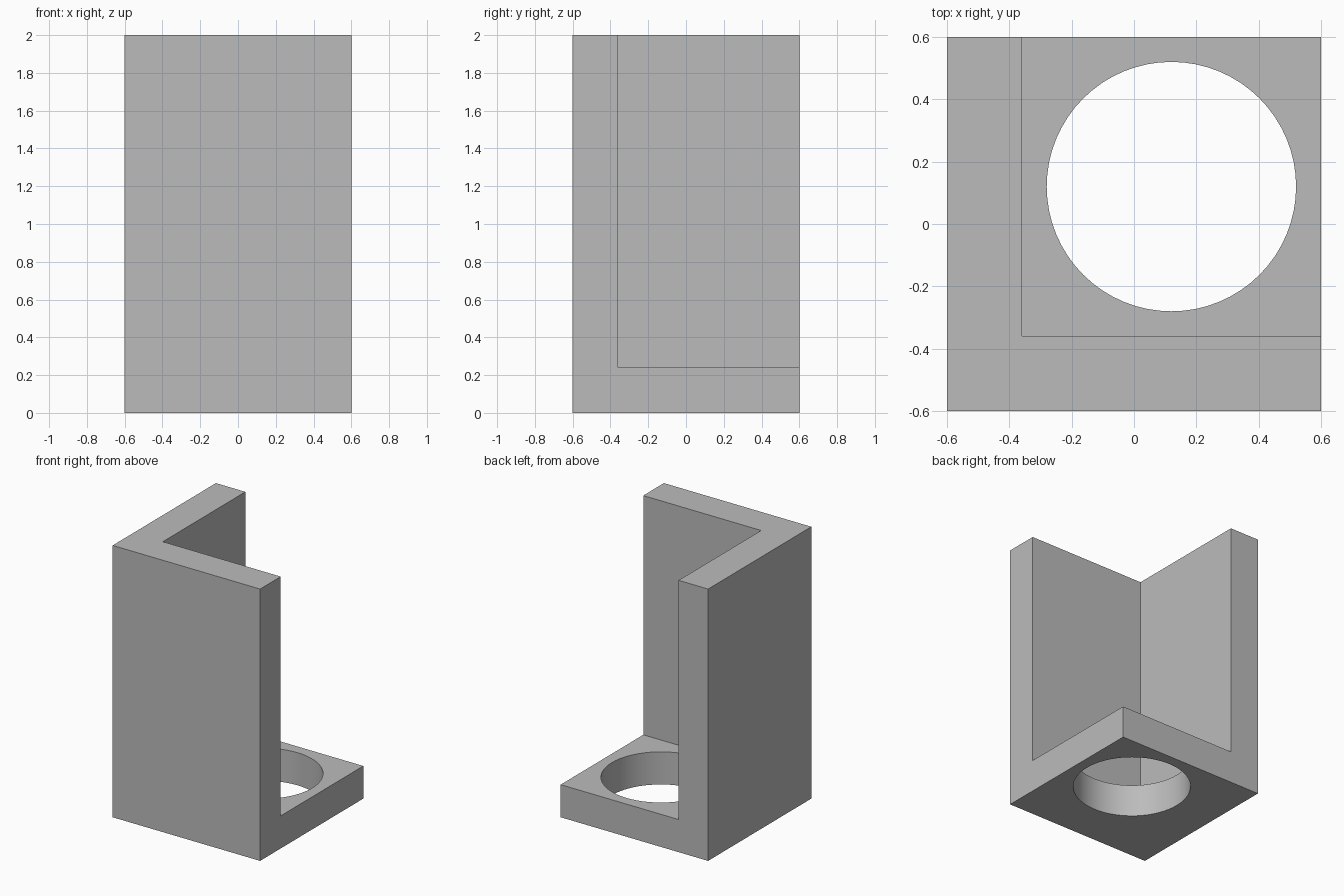
import bpy

default_cube = bpy.data.objects.get("Cube")
if default_cube:
    bpy.data.objects.remove(default_cube, do_unlink=True)

SIZE, HEIGHT, WALL = 1.2, 2.0, 0.24
HALF = SIZE / 2
CENTRE = WALL / 2      # middle of the open floor
HOLE_RADIUS = 0.4

grey = bpy.data.materials.new("plain grey")
grey.use_nodes = True
colour = (0.5, 0.5, 0.5, 1)
grey.diffuse_color = colour
grey.node_tree.nodes["Principled BSDF"].inputs["Base Color"].default_value = colour


def box(name, low, high):
    middle = [(a + b) / 2 for a, b in zip(low, high)]
    bpy.ops.mesh.primitive_cube_add(size=1, location=middle)
    obj = bpy.context.object
    obj.name = name
    obj.scale = [b - a for a, b in zip(low, high)]
    bpy.ops.object.transform_apply(location=True, rotation=False, scale=True)
    obj.data.materials.append(grey)
    return obj


def cut(target, cutter):
    cutter.hide_render = True
    mod = target.modifiers.new("cut", 'BOOLEAN')
    mod.operation = 'DIFFERENCE'
    mod.solver = 'EXACT'
    mod.object = cutter
    bpy.ops.object.select_all(action='DESELECT')
    bpy.context.view_layer.objects.active = target
    target.select_set(True)
    bpy.ops.object.modifier_apply(modifier=mod.name)
    bpy.data.objects.remove(cutter, do_unlink=True)


# Solid block that becomes the corner bracket
bracket = box("corner_bracket", (-HALF, -HALF, 0), (HALF, HALF, HEIGHT))

# Open space, leaving the front wall, right wall and floor
cut(bracket, box("space_cutter", (WALL - HALF, WALL - HALF, WALL),
                 (SIZE, SIZE, HEIGHT + 1)))

# Round hole through the floor
bpy.ops.mesh.primitive_cylinder_add(vertices=64, radius=HOLE_RADIUS, depth=1,
                                    location=(CENTRE, CENTRE, WALL / 2))
hole_cutter = bpy.context.object
hole_cutter.name = "hole_cutter"
hole_cutter.data.materials.append(grey)
cut(bracket, hole_cutter)

# Smooth hole wall with sharp edges
bpy.ops.object.shade_smooth_by_angle()
